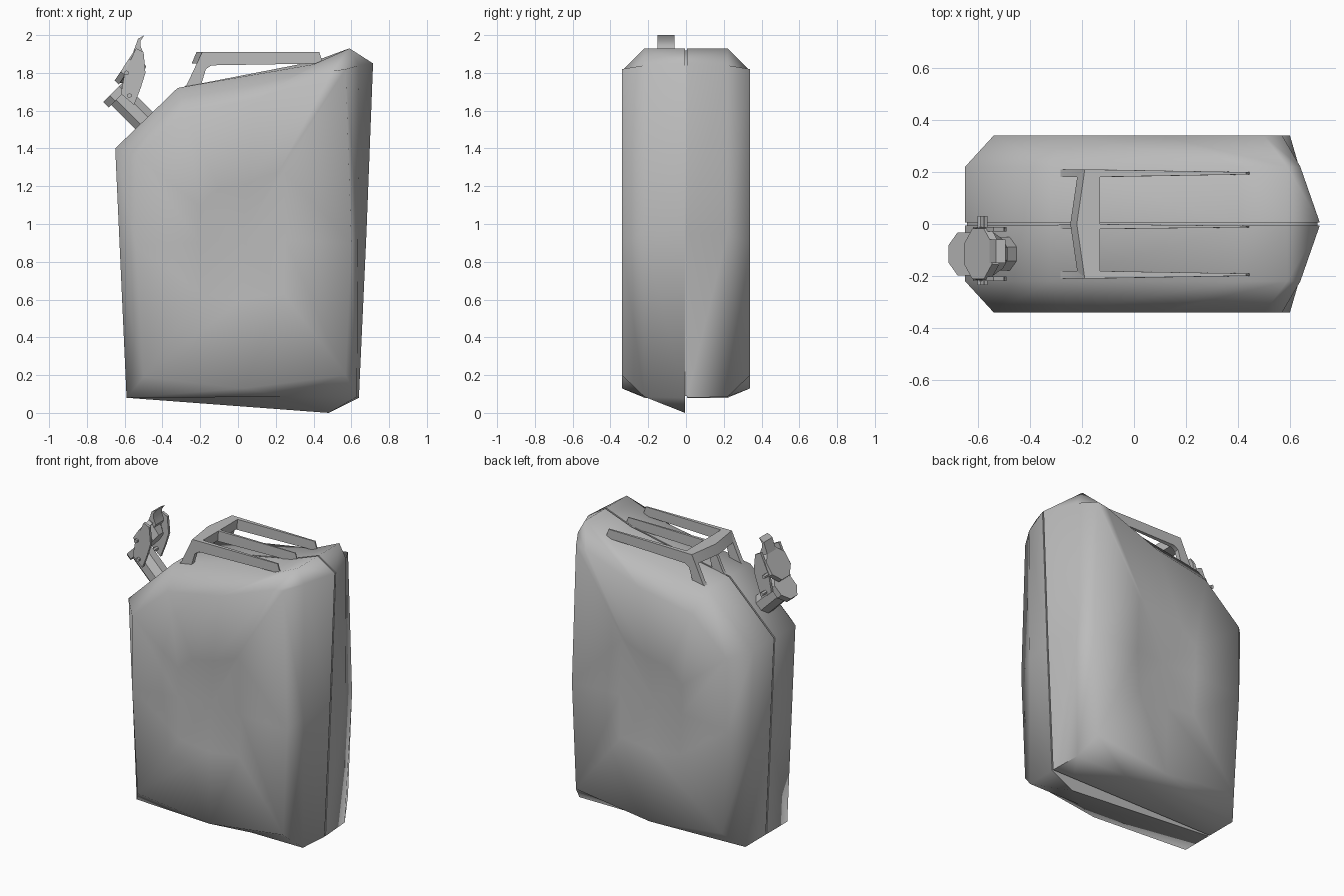
import bpy, bmesh, math
from mathutils import Vector

cube = bpy.data.objects.get("Cube")
if cube:
    bpy.data.objects.remove(cube, do_unlink=True)

grey = bpy.data.materials.new("plain grey")
grey.use_nodes = True
GREY = (0.5, 0.5, 0.5, 1)
grey.diffuse_color = GREY
grey.node_tree.nodes["Principled BSDF"].inputs["Base Color"].default_value = GREY


def finish(bm, name, angle=35):
    bmesh.ops.recalc_face_normals(bm, faces=bm.faces[:])
    mesh = bpy.data.meshes.new(name)
    bm.to_mesh(mesh)
    bm.free()
    obj = bpy.data.objects.new(name, mesh)
    bpy.context.collection.objects.link(obj)
    mesh.materials.append(grey)
    bpy.ops.object.select_all(action="DESELECT")
    obj.select_set(True)
    bpy.context.view_layer.objects.active = obj
    bpy.ops.object.shade_smooth_by_angle(angle=math.radians(angle))
    return obj


def bridge(bm, a, b):
    for i in range(len(a)):
        j = (i + 1) % len(a)
        bm.faces.new((a[i], a[j], b[j], b[i]))


def loft(name, rings, angle=35):
    """Skin a list of equal-length point loops and cap both ends."""
    bm = bmesh.new()
    loops = [[bm.verts.new(p) for p in ring] for ring in rings]
    for a, b in zip(loops, loops[1:]):
        bridge(bm, a, b)
    bm.faces.new(loops[0])
    bm.faces.new(loops[-1])
    return finish(bm, name, angle)


def tube(name, start, end, r1, r2, sides=8):
    """Straight round bar or cone between two points."""
    start, end = Vector(start), Vector(end)
    turn = (end - start).to_track_quat("Z", "Y")
    rings = []
    for centre, r in ((start, r1), (end, r2)):
        steps = [2 * math.pi * (i + 0.5) / sides for i in range(sides)]
        rings.append([centre + turn @ Vector((r * math.cos(t), r * math.sin(t), 0)) for t in steps])
    return loft(name, rings)


def plate(name, outline, y, width, tail=1):
    """Side outline in x and z, thickened along y; tail narrows its rear end."""
    rings = []
    for s in (-0.5, 0.5):
        rings.append([(x, y + s * width * (tail if x > 0.3 else 1), z) for x, z in outline])
    return loft(name, rings)


# Can body: outlines from the seam out to the side panels, as (x, z)
seam = [(-0.59, 0.08), (0.48, 0.08), (0.64, 0.08), (0.68, 0.95), (0.715, 1.85),
        (0.59, 1.93), (0.40, 1.86), (-0.32, 1.72), (-0.65, 1.40), (-0.62, 0.74)]
shoulder = [(-0.59, 0.08), (0.25, 0.085), (0.63, 0.085), (0.635, 0.95), (0.64, 1.84),
            (0.59, 1.93), (0.40, 1.845), (-0.32, 1.72), (-0.65, 1.40), (-0.62, 0.74)]
panel = [(-0.50, 0.19), (0.03, 0.13), (0.57, 0.20), (0.60, 0.90), (0.57, 1.82),
         (0.50, 1.81), (0.10, 1.66), (-0.28, 1.59), (-0.54, 1.36), (-0.54, 0.88)]
DENT_X, DENT_Z = 0.02, 0.92

bm = bmesh.new()


def ring(points, y, scale=1.0):
    return [bm.verts.new((DENT_X + (x - DENT_X) * scale, y, DENT_Z + (z - DENT_Z) * scale))
            for x, z in points]


groove = []
for side in (-1, 1):
    floor = ring(seam, side * 0.005, 0.988)
    groove.append(floor)
    rim = ring(seam, side * 0.005)
    if side < 0:
        rim[1].co.z = 0  # pressed lip under the front half
    loops = [floor, rim, ring(shoulder, side * 0.22), ring(panel, side * 0.34),
             ring(panel, side * 0.335, 0.4)]
    for a, b in zip(loops, loops[1:]):
        bridge(bm, a, b)
    # Shallow dent at the middle of the side panel
    inner = loops[-1]
    apex = bm.verts.new((DENT_X, side * 0.305, DENT_Z))
    for i in range(len(inner)):
        bm.faces.new((inner[i], inner[(i + 1) % len(inner)], apex))
bridge(bm, *groove)
finish(bm, "can_body", 80)

# Three carrying handles, each a bent bar running back into the top
bar = [(-0.31, 1.70), (-0.27, 1.74), (-0.19, 1.91), (0.43, 1.91), (0.45, 1.85),
       (-0.14, 1.84), (-0.17, 1.82), (-0.20, 1.72)]
for label, y, width in (("front", -0.195, 0.03), ("middle", -0.01, 0.02), ("back", 0.195, 0.03)):
    plate(label + "_handle", bar, y, width, 0.3)

# Crossbar joining the handles, bowed out at the middle
section = [(-0.215, 1.85), (-0.19, 1.91), (-0.13, 1.91), (-0.135, 1.845)]
loft("handle_crossbar", [[(x - (bow if x < -0.15 else 0), y, z) for x, z in section]
                         for y, bow in ((-0.205, 0), (0, 0.03), (0.205, 0))])

# Pouring neck with its rim, tilted out of the sloping corner
SPOUT_Y = -0.115
axis = Vector((-0.7, 0, 0.7)).normalized()
mouth = Vector((-0.64, SPOUT_Y, 1.69))
tube("spout_neck", mouth - axis * 0.25, mouth, 0.07, 0.07)
tube("spout_rim", mouth - axis * 0.02, mouth + axis * 0.02, 0.09, 0.09)

# Open cap, hinged up behind the neck
facing = Vector((-0.84, 0, 0.55)).normalized()
cap = Vector((-0.60, SPOUT_Y, 1.84))
tube("cap_disc", cap - facing * 0.03, cap, 0.11, 0.105)
tube("cap_plug", cap - facing * 0.10, cap - facing * 0.03, 0.06, 0.10)

# Hinge arms, pins and locking lever
arm = [(-0.62, 1.69), (-0.55, 1.63), (-0.515, 1.72), (-0.49, 1.80),
       (-0.50, 1.91), (-0.54, 1.93), (-0.60, 1.80)]
for label, y in (("front", SPOUT_Y - 0.095), ("back", SPOUT_Y + 0.095)):
    plate(label + "_hinge_arm", arm, y, 0.018)
for label, x, z in (("lower", -0.575, 1.68), ("upper", -0.59, 1.80)):
    tube(label + "_hinge_pin", (x, -0.235, z), (x, 0.03, z), 0.013, 0.013, 6)
lever = [(-0.57, 1.87), (-0.54, 1.95), (-0.53, 1.98), (-0.495, 2.0),
         (-0.515, 1.97), (-0.515, 1.94), (-0.50, 1.90), (-0.53, 1.85)]
plate("locking_lever", lever, -0.105, 0.09)
